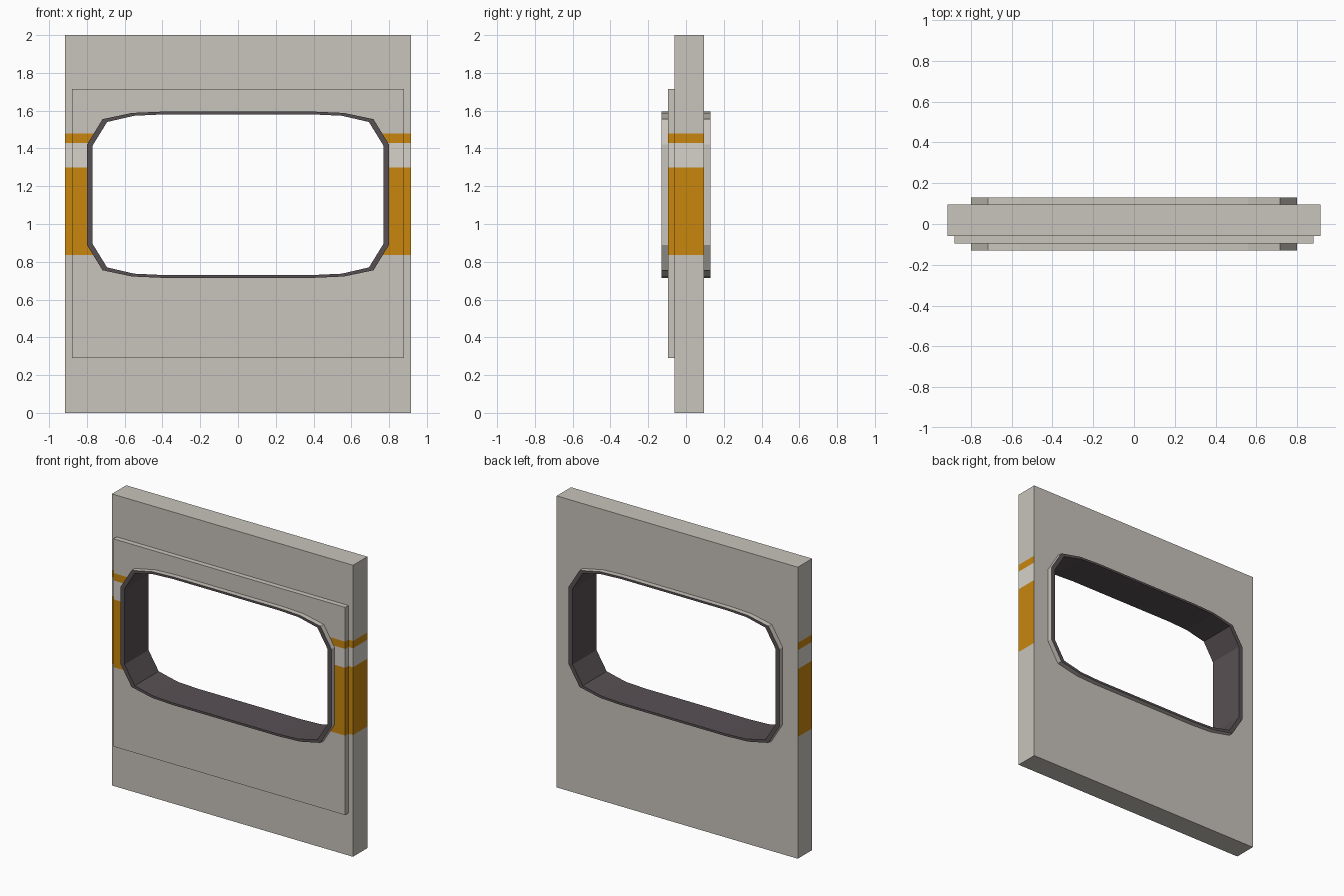
import bpy, bmesh
from mathutils import Vector

if "Cube" in bpy.data.objects:
    bpy.data.objects.remove(bpy.data.objects["Cube"])


def srgb(r, g, b):
    def lin(c):
        c /= 255
        return c / 12.92 if c <= 0.04045 else ((c + 0.055) / 1.055) ** 2.4
    return (lin(r), lin(g), lin(b), 1)


def material(name, rgb):
    m = bpy.data.materials.new(name)
    m.diffuse_color = srgb(*rgb)
    m.use_nodes = True
    m.node_tree.nodes["Principled BSDF"].inputs["Base Color"].default_value = m.diffuse_color
    return m


GREY = material("warm grey", (200, 196, 188))
ORANGE = material("orange stripe", (200, 134, 13))
PALE = material("pale stripe", (214, 210, 202))
DARK = material("dark trim", (88, 80, 84))

ZC = 1.155  # window centre height
STRIPES = [(0.835, 1.30, 1), (1.30, 1.43, 2), (1.43, 1.48, 1)]


def outline(quarter):
    """Mirror a quarter profile (x, z offset) into a closed loop."""
    q = quarter
    loop = q + [(-x, z) for x, z in reversed(q)]
    loop += [(-x, -z) for x, z in q] + [(x, -z) for x, z in reversed(q)]
    return [(x, ZC + z) for x, z in loop]


outer = outline([(0.80, 0.265), (0.717, 0.40), (0.56, 0.433), (0.40, 0.44)])
inner = outline([(0.77, 0.26), (0.693, 0.385), (0.55, 0.418), (0.40, 0.425)])
middle = [((a + c) / 2, (b + d) / 2) for (a, b), (c, d) in zip(outer, inner)]


def finish(bm, name, mats):
    bmesh.ops.recalc_face_normals(bm, faces=bm.faces[:])
    me = bpy.data.meshes.new(name)
    bm.to_mesh(me)
    bm.free()
    for m in mats:
        me.materials.append(m)
    ob = bpy.data.objects.new(name, me)
    bpy.context.collection.objects.link(ob)
    return ob


def ring(bm, pts, y):
    return [bm.verts.new((x, y, z)) for x, z in pts]


def bridge(bm, a, b, mat=0):
    n = len(a)
    for i in range(n):
        j = (i + 1) % n
        bm.faces.new((a[i], a[j], b[j], b[i])).material_index = mat


# Window cutter (helper)
bm = bmesh.new()
a, b = ring(bm, middle, -0.3), ring(bm, middle, 0.3)
bridge(bm, a, b)
bm.faces.new(a)
bm.faces.new(b)
cutter = finish(bm, "window_cutter", [])
cutter.hide_render = True


def panel(name, hx, y0, y1, z0, z1):
    """Slab with the window cut out and stripes on front and sides."""
    bm = bmesh.new()
    bmesh.ops.create_cube(bm, size=1)
    for v in bm.verts:
        v.co = Vector((v.co.x * 2 * hx, (y0 + y1) / 2 + v.co.y * (y1 - y0),
                       (z0 + z1) / 2 + v.co.z * (z1 - z0)))
    ob = finish(bm, name, [GREY, ORANGE, PALE])
    mod = ob.modifiers.new("window", 'BOOLEAN')
    mod.object, mod.solver = cutter, 'EXACT'
    dg = bpy.context.evaluated_depsgraph_get()
    bm = bmesh.new()
    bm.from_object(ob, dg)
    ob.modifiers.clear()
    for z in (0.835, 1.30, 1.43, 1.48):
        bmesh.ops.bisect_plane(bm, geom=bm.verts[:] + bm.edges[:] + bm.faces[:],
                               plane_co=(0, 0, z), plane_no=(0, 0, 1))
    bm.normal_update()
    for f in bm.faces:
        z = f.calc_center_bounds().z
        f.material_index = 0
        if f.normal.y < 0.5 and abs(f.normal.z) < 0.5:
            for lo, hi, idx in STRIPES:
                if lo < z < hi:
                    f.material_index = idx
    bm.to_mesh(ob.data)
    bm.free()


panel("wall_panel", 0.915, -0.06, 0.095, 0, 2)
panel("front_plate", 0.88, -0.095, -0.06, 0.29, 1.715)

# Window frame: grey outside, dark rims and lining
bm = bmesh.new()
of, ob_ = ring(bm, outer, -0.13), ring(bm, outer, 0.13)
nf, nb = ring(bm, inner, -0.13), ring(bm, inner, 0.13)
bridge(bm, of, ob_, 0)
bridge(bm, of, nf, 1)
bridge(bm, ob_, nb, 1)
bridge(bm, nf, nb, 1)
finish(bm, "window_frame", [GREY, DARK])

bpy.data.objects.remove(cutter)
